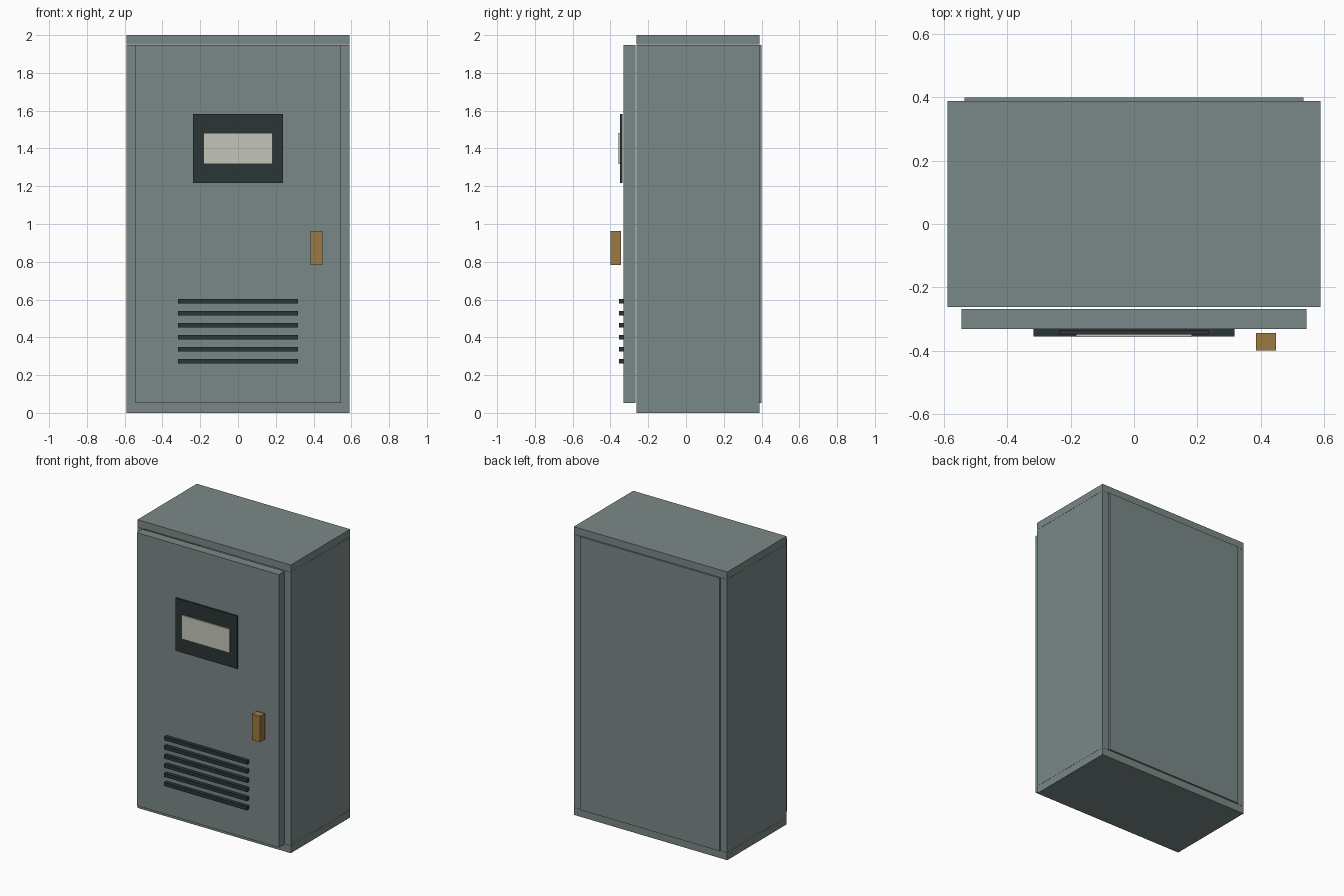
import bpy

if "Cube" in bpy.data.objects:
    bpy.data.objects.remove(bpy.data.objects["Cube"])


def material(name, rgb):
    m = bpy.data.materials.new(name)
    m.diffuse_color = (*rgb, 1.0)
    m.use_nodes = True
    m.node_tree.nodes["Principled BSDF"].inputs["Base Color"].default_value = m.diffuse_color
    return m


STEEL = material("grey_green_steel", (0.195, 0.248, 0.243))
DARK = material("dark_trim", (0.025, 0.036, 0.036))
SCREEN = material("pale_screen", (0.56, 0.565, 0.48))
BRASS = material("brass_handle", (0.33, 0.195, 0.05))


def box(name, x, y, z, mat):
    """Box from (min, max) ranges on each axis."""
    rng = (x, y, z)
    bpy.ops.mesh.primitive_cube_add(size=1, location=[(a + b) / 2 for a, b in rng])
    ob = bpy.context.object
    ob.name = name
    ob.scale = [b - a for a, b in rng]
    bpy.ops.object.transform_apply(location=False, rotation=False, scale=True)
    ob.data.materials.append(mat)
    return ob


W, T = 0.589, 0.051            # half width, sheet thickness
BODY_Y = (-0.262, 0.389)
INNER_Z = (0.053, 1.948)

# Cabinet shell
box("top_plate", (-W, W), BODY_Y, (1.949, 2.0), STEEL)
box("bottom_plate", (-W, W), BODY_Y, (0.0, 0.052), STEEL)
for side, label in ((-1, "left"), (1, "right")):
    box(label + "_wall", sorted((side * W, side * (W - T))), BODY_Y, INNER_Z, STEEL)
box("back_panel", (-0.536, 0.536), (0.348, 0.399), INNER_Z, STEEL)

# Door
box("door", (-0.545, 0.545), (-0.331, -0.268), INNER_Z, STEEL)

# Display
box("display_frame", (-0.237, 0.237), (-0.349, -0.336), (1.218, 1.583), DARK)
box("display_screen", (-0.183, 0.183), (-0.357, -0.348), (1.317, 1.482), SCREEN)

# Handle
box("handle", (0.385, 0.448), (-0.399, -0.345), (0.784, 0.964), BRASS)

# Ventilation slats
for i in range(6):
    z = 0.273 + i * 0.0635
    box("vent_slat_%d" % (i + 1), (-0.317, 0.317), (-0.356, -0.331),
        (z - 0.0127, z + 0.0127), DARK)
